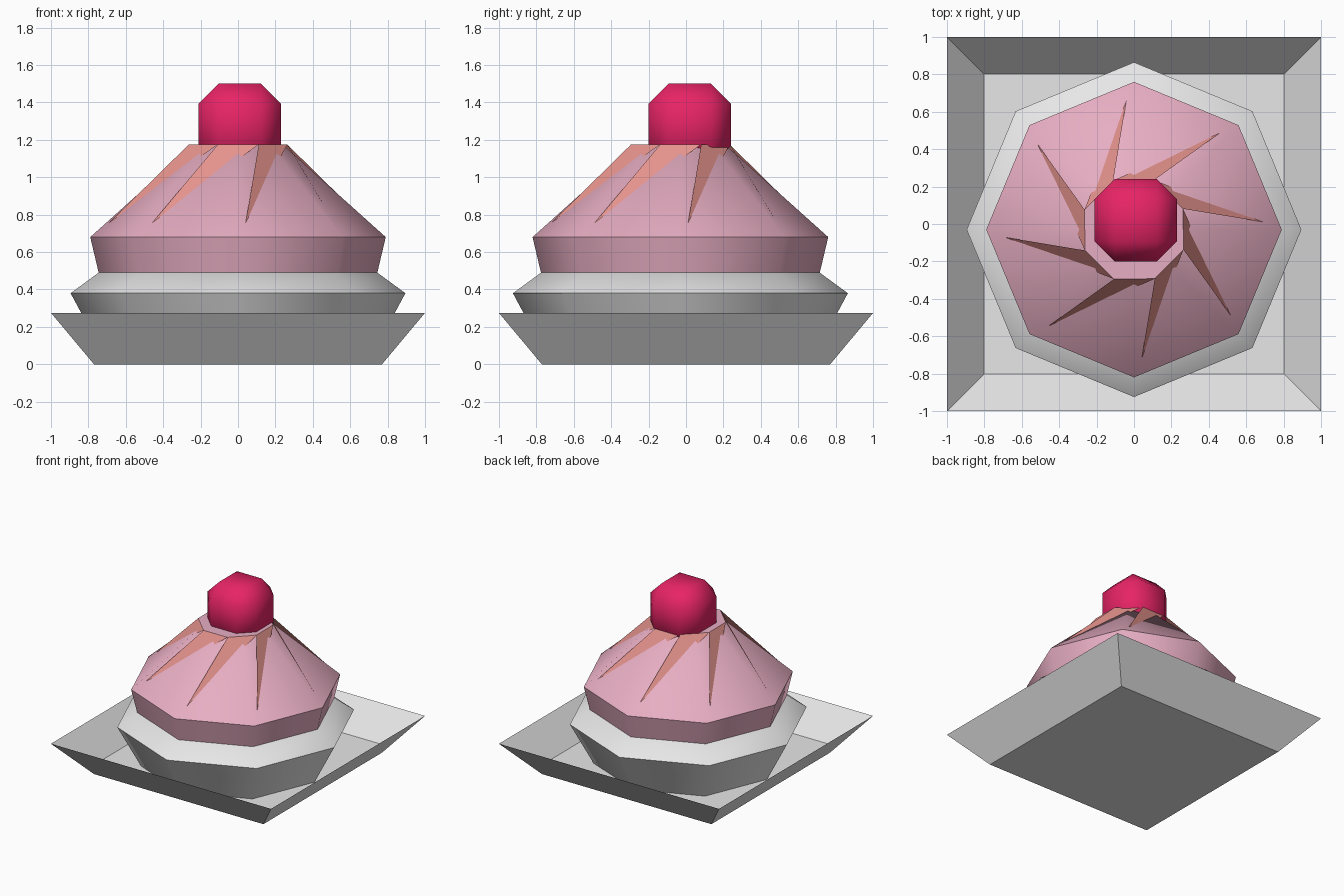
import bpy, bmesh, math
from mathutils import Vector

if "Cube" in bpy.data.objects:
    bpy.data.objects.remove(bpy.data.objects["Cube"])


def material(name, rgb):
    lin = [(c / 255 / 12.92) if c < 10 else ((c / 255 + 0.055) / 1.055) ** 2.4 for c in rgb]
    m = bpy.data.materials.new(name)
    m.diffuse_color = (*lin, 1)
    m.use_nodes = True
    m.node_tree.nodes["Principled BSDF"].inputs["Base Color"].default_value = m.diffuse_color
    return m


WHITE = material("white", (238, 238, 238))
PINK = material("pale pink", (247, 186, 208))
SALMON = material("salmon", (238, 152, 146))
RED = material("cherry red", (233, 36, 102))


def finish(bm, name, mats, smooth=None):
    me = bpy.data.meshes.new(name)
    bm.to_mesh(me)
    bm.free()
    ob = bpy.data.objects.new(name, me)
    bpy.context.collection.objects.link(ob)
    for m in mats:
        me.materials.append(m)
    if smooth:
        bpy.ops.object.select_all(action='DESELECT')
        ob.select_set(True)
        bpy.context.view_layer.objects.active = ob
        bpy.ops.object.shade_smooth_by_angle(angle=math.radians(smooth))
    return ob


def polar(r, deg, z, cy):
    a = math.radians(deg)
    return Vector((r * math.cos(a), cy + r * math.sin(a), z))


def lathe(name, profile, sides, mat, start=0, cy=0, smooth=None):
    """Stack of polygon rings (radius, z), capped at both ends."""
    bm = bmesh.new()
    rings = [[bm.verts.new(polar(r, start + 360 * i / sides, z, cy)) for i in range(sides)]
             for r, z in profile]
    for a, b in zip(rings, rings[1:]):
        for i in range(sides):
            j = (i + 1) % sides
            bm.faces.new((a[i], a[j], b[j], b[i]))
    bm.faces.new(rings[0][::-1])
    bm.faces.new(rings[-1])
    return finish(bm, name, [mat], smooth)


CY = -0.03
R2 = math.sqrt(2)

# square dish: outside wall up, knife-edge rim, inside wall down to the floor
lathe("dish", [(0.77 * R2, 0), (R2, 0.275), (0.803 * R2, 0.048)], 4, WHITE, start=45)

# octagonal paper wrapper and frosting
lathe("wrapper", [(0.715, 0.045), (0.895, 0.38), (0.745, 0.49)], 8, WHITE, cy=CY, smooth=50)
lathe("frosting", [(0.745, 0.49), (0.79, 0.68), (0.24, 1.174)], 8, PINK, cy=CY, smooth=50)

# swirl stripes: skewed triangles half sunk into the frosting, under a pink cap
bm = bmesh.new()
top = [bm.verts.new(polar(0.285, 23 + 45 * i, 1.176, CY)) for i in range(8)]
for i in range(8):
    tip = bm.verts.new(polar(0.69, 3.4 + 45 * i, 0.757, CY))
    bm.faces.new((tip, top[(i + 1) % 8], top[i]))
cap = bm.faces.new(top)
cap.material_index = 1
finish(bm, "swirl_stripes", [SALMON, PINK])

# cherry: cube with wide single bevels
bm = bmesh.new()
bmesh.ops.create_cube(bm, size=0.44)
bmesh.ops.bevel(bm, geom=bm.edges[:] + bm.verts[:], offset=0.107, offset_type='OFFSET',
                segments=1, affect='EDGES', profile=0.5)
bmesh.ops.translate(bm, verts=bm.verts, vec=(0.01, 0.02, 1.28))
finish(bm, "cherry", [RED], smooth=60)
